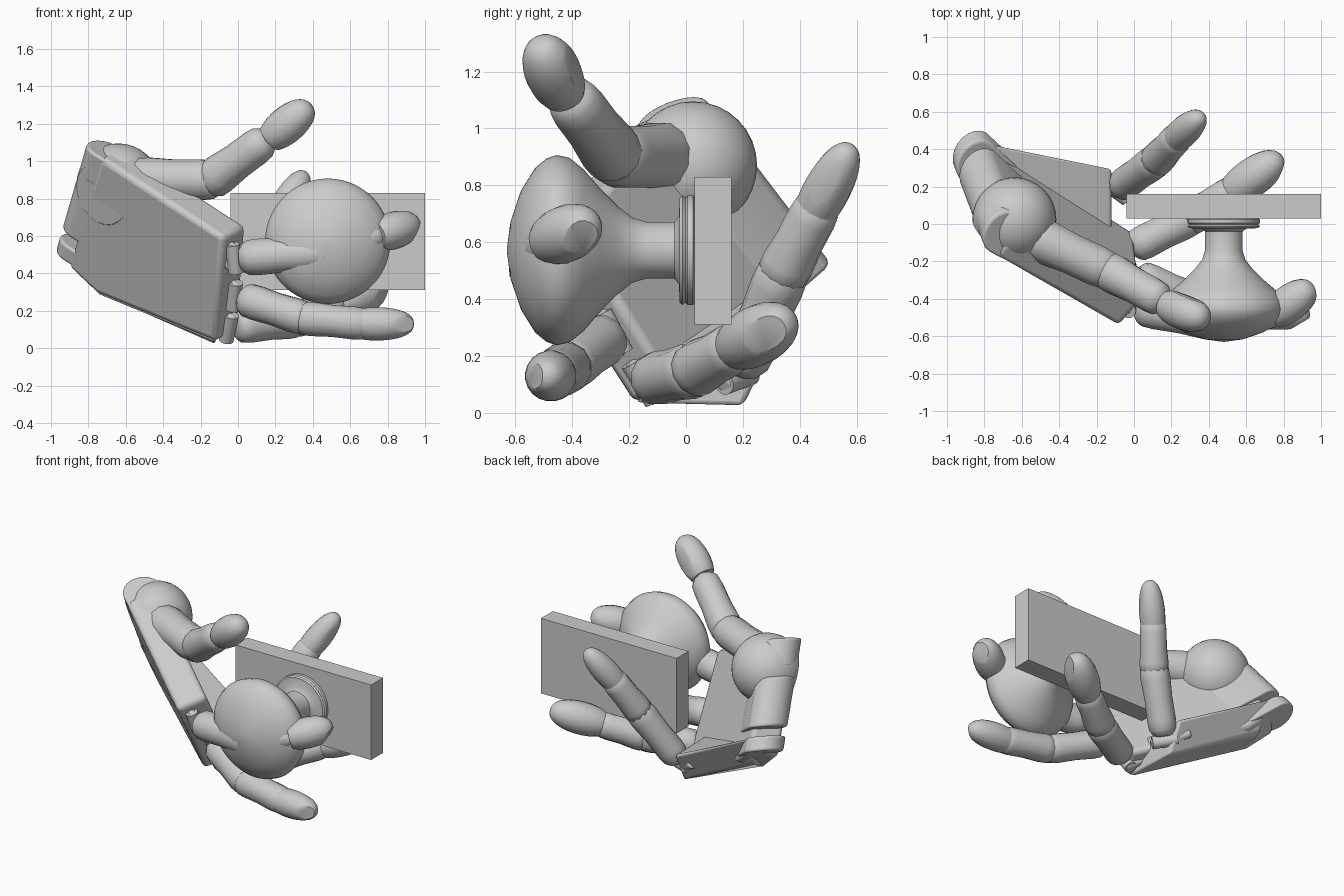
import bpy, bmesh, math
from mathutils import Vector as V

if "Cube" in bpy.data.objects:
    bpy.data.objects.remove(bpy.data.objects["Cube"])

grey = bpy.data.materials.new("light_grey")
grey.use_nodes = True
grey.diffuse_color = (0.6, 0.6, 0.6, 1)
grey.node_tree.nodes["Principled BSDF"].inputs["Base Color"].default_value = (0.6, 0.6, 0.6, 1)


def finish(name, bm, bevel=0, smooth=True):
    bmesh.ops.recalc_face_normals(bm, faces=bm.faces)
    mesh = bpy.data.meshes.new(name)
    bm.to_mesh(mesh)
    bm.free()
    ob = bpy.data.objects.new(name, mesh)
    bpy.context.collection.objects.link(ob)
    mesh.materials.append(grey)
    if bevel:
        mod = ob.modifiers.new("soft_edges", "BEVEL")
        mod.width, mod.segments, mod.limit_method = bevel, 3, "ANGLE"
    if smooth:
        bpy.ops.object.select_all(action="DESELECT")
        ob.select_set(True)
        bpy.context.view_layer.objects.active = ob
        bpy.ops.object.shade_smooth_by_angle(angle=math.radians(35))
    return ob


def lathe(p, q, profile, sides):
    """Rings of (distance fraction, radius) from p to q."""
    p, q = V(p), V(q)
    rot = (q - p).to_track_quat("Z", "Y")
    bm = bmesh.new()
    rings = []
    for t, r in profile:
        rings.append([bm.verts.new(p.lerp(q, t) + rot @ V((
            r * math.cos(math.tau * (i + 0.5) / sides),
            r * math.sin(math.tau * (i + 0.5) / sides), 0))) for i in range(sides)])
    for a, b in zip(rings, rings[1:]):
        for i in range(sides):
            j = (i + 1) % sides
            bm.faces.new((a[i], a[j], b[j], b[i]))
    bm.faces.new(rings[0])
    bm.faces.new(rings[-1])
    return bm


def slice_off(bm, co, no):
    """Cut away everything on the normal side of a plane and close the hole."""
    bmesh.ops.bisect_plane(bm, geom=bm.verts[:] + bm.edges[:] + bm.faces[:],
                           plane_co=co, plane_no=no, clear_outer=True)
    bmesh.ops.holes_fill(bm, edges=[e for e in bm.edges if e.is_boundary])


def phalanx(name, p, q, r0, r1):
    shape = [(-0.12, 0.55), (-0.07, 0.8), (0, 0.96), (0.15, 1), (0.5, 0.95),
             (0.85, 1), (1, 0.96), (1.07, 0.8), (1.12, 0.55)]
    finish(name, lathe(p, q, [(t, s * (r0 + (r1 - r0) * t)) for t, s in shape], 12))


def fingertip(name, p, q, r, start, pad):
    # Bullet or egg shape (start angle sets the base width) with one flat pad
    steps = 12
    prof = []
    for i in range(steps + 1):
        a = start + (math.pi - 0.03 - start) * i / steps
        prof.append(((math.cos(start) - math.cos(a)) / (math.cos(start) + 1),
                     r * math.sin(a) ** 0.8))
    bm = lathe(p, q, prof, 20)
    n = V(pad).normalized()
    slice_off(bm, V(p).lerp(V(q), 0.6) + n * r * 0.8, n)
    finish(name, bm)


def rod(name, p, q, r, bevel=0.0):
    finish(name, lathe(p, q, [(0, r), (1, r)], 24), bevel)


def prism(name, points, push, bevel):
    bm = bmesh.new()
    low = [bm.verts.new(p) for p in points]
    high = [bm.verts.new(V(p) + push) for p in points]
    bm.faces.new(low)
    bm.faces.new(high)
    for i in range(len(low)):
        j = (i + 1) % len(low)
        bm.faces.new((low[i], low[j], high[j], high[i]))
    finish(name, bm, bevel)


def box(name, lo, hi):
    lo, hi = V(lo), V(hi)
    bm = bmesh.new()
    bmesh.ops.create_cube(bm, size=1)
    for v in bm.verts:
        v.co = (lo + hi) / 2 + v.co * (hi - lo)
    finish(name, bm, smooth=False)


# Door section and knob
box("door_plate", (-0.04, 0.03, 0.31), (1.0, 0.16, 0.83))
knob = [(-.63, .004), (-.617, .1), (-.58, .21), (-.53, .29), (-.49, .323), (-.455, .335),
        (-.41, .325), (-.36, .285), (-.3, .215), (-.24, .155), (-.19, .115), (-.14, .1),
        (-.04, .1), (-.025, .12), (-.022, .185), (-.012, .193), (-.002, .185),
        (.006, .193), (.025, .193), (.03, .185)]
finish("door_knob", lathe((0.48, 0, 0.572), (0.48, 1, 0.572), knob, 64))

# Palm: flat back slab and a thick lower slab on the little-finger side
wrist_top, wrist_low = V((-0.83, -0.12, 1.08)), V((-1.0, 0.33, 0.49))
heel, ring_end = V((-0.76, 0.22, 0.29)), V((-0.12, -0.19, 0.03))
index_end = V((-0.08, -0.55, 0.59))
along = (index_end - wrist_top).normalized()
inward = V((0.62, 0.72, 0.32))
inset = along * 0.12
prism("palm_back", [wrist_top + inset, wrist_low + inset, heel, ring_end, index_end],
      inward * 0.2, 0.03)
prism("palm_side", [heel, ring_end, V((-0.12, 0.2, 0.02)), V((-0.76, 0.33, 0.36))],
      V((0.0, 0.1, 0.21)), 0.02)

# Wrist hinge: long rounded lugs with slots between them and slanted ends
half = 0.125
outline = [(0.08 - 0.11 * math.sin(math.pi * i / 10), half - half * math.cos(math.pi * i / 10))
           for i in range(11)] + [(0.34, 0.2), (0.34, 0.01)]
across = wrist_low - wrist_top
for i, (a, b) in enumerate([(0.0, 0.25), (0.33, 0.76), (0.84, 0.97)]):
    prism("wrist_lug_%d" % (i + 1),
          [wrist_top + across * (a + 0.3 * w) + along * u + inward * w for u, w in outline],
          across * (b - a), 0.015)

# Rounded thumb mount, flush with the back of the palm
bm = bmesh.new()
bmesh.ops.create_uvsphere(bm, u_segments=32, v_segments=16, radius=0.225)
bmesh.ops.translate(bm, verts=bm.verts, vec=(-0.64, 0.025, 0.87))
slice_off(bm, wrist_top + inward * 0.01, -inward)
finish("thumb_mount", bm)

# Fingers: joint positions, radii at the joints, tip start angle, direction of the flat pad
fingers = {
    "index": ([(-0.02, -0.44, 0.48), (0.44, -0.53, 0.51), (0.74, -0.49, 0.6), (0.96, -0.33, 0.67)],
              (0.1, 0.1, 0.07, 0.1), 0.8, (1, 0.2, -0.5)),
    "middle": ([(-0.02, -0.26, 0.28), (0.35, -0.42, 0.16), (0.67, -0.47, 0.13), (0.94, -0.49, 0.13)],
               (0.095, 0.095, 0.09, 0.09), 1.2, (0.5, -0.85, 0)),
    "ring": ([(-0.05, -0.15, 0.11), (0.3, 0.03, 0.15), (0.52, 0.17, 0.23), (0.79, 0.36, 0.33)],
             (0.095, 0.1, 0.09, 0.105), 0.8, (0.9, -0.3, -0.3)),
    "little": ([(-0.1, 0.18, 0.12), (0.12, 0.34, 0.49), (0.23, 0.46, 0.72), (0.36, 0.58, 0.94)],
               (0.09, 0.095, 0.085, 0.082), 1.2, (1, -0.4, -0.2)),
}
for name, (pts, rad, start, pad) in fingers.items():
    pts = [V(p) for p in pts]
    direction = (pts[1] - pts[0]).normalized()
    phalanx(name + "_lower", pts[0] + direction * 0.08, pts[1], rad[0], rad[1])
    phalanx(name + "_middle", pts[1], pts[2], rad[1], rad[2])
    fingertip(name + "_tip", pts[2], pts[3], rad[3], start, pad)
    # Knuckle hinge: pin across two prongs reaching out of the palm
    side = direction.cross(inward).normalized()
    rod(name + "_hinge_pin", pts[0] - side * 0.08, pts[0] + side * 0.08, 0.04)
    for s in (-1, 1):
        end = pts[0] + side * 0.055 * s
        rod(name + ("_prong_a" if s < 0 else "_prong_b"),
            end - along * 0.12, end + along * 0.03, 0.03, 0.01)

# Thumb
phalanx("thumb_lower", (-0.53, -0.07, 0.9), (-0.14, -0.25, 0.9), 0.125, 0.11)
phalanx("thumb_middle", (-0.14, -0.25, 0.9), (0.13, -0.4, 1.1), 0.11, 0.095)
fingertip("thumb_tip", (0.17, -0.43, 1.12), (0.39, -0.515, 1.3), 0.1, 0.8, (0.3, 0.9, 0.1))
